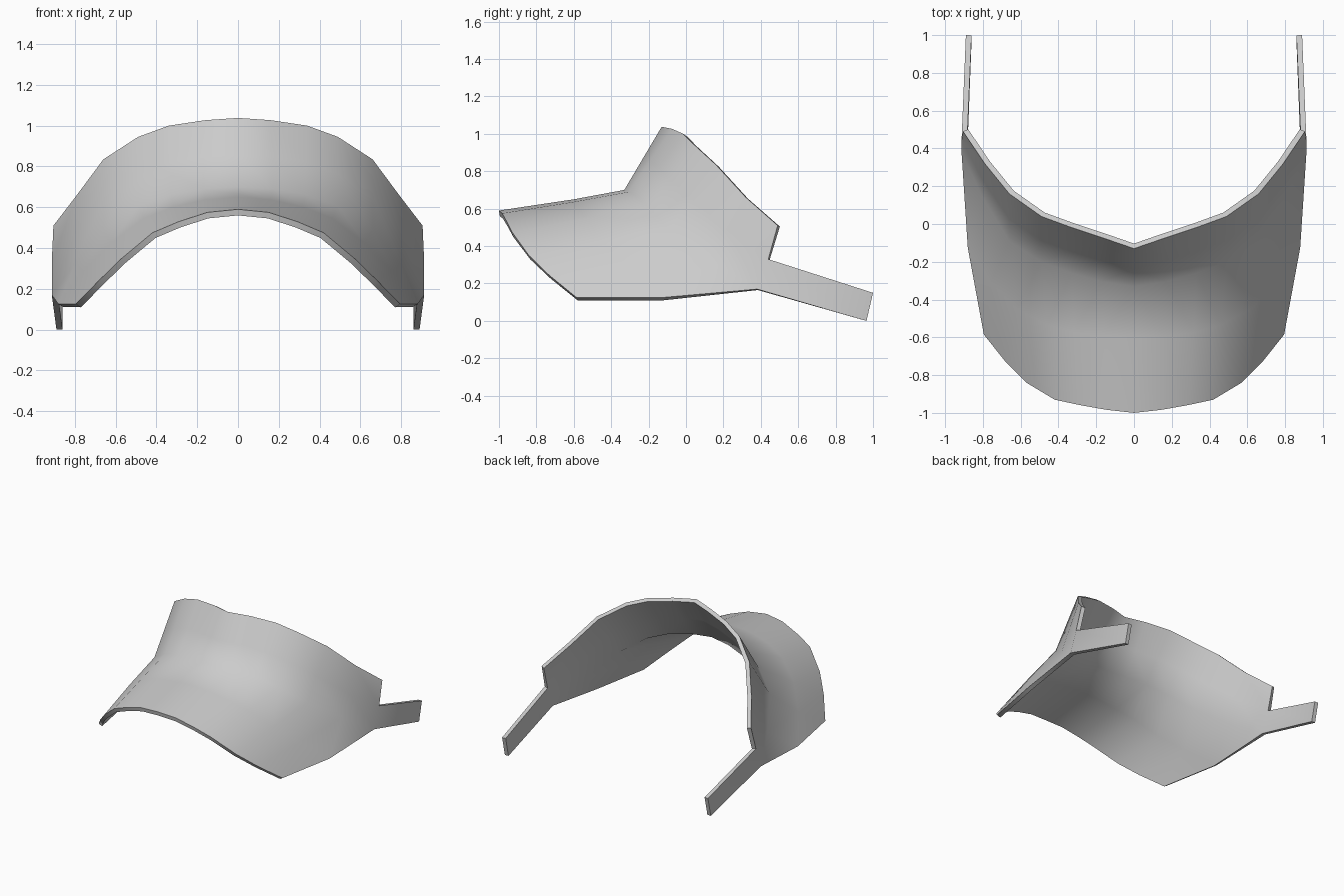
import bpy, bmesh, math
from mathutils import Vector

if "Cube" in bpy.data.objects:
    bpy.data.objects.remove(bpy.data.objects["Cube"])

# Half outlines of the outer skin, centre line to right side
crown_top = [(0, -.13, 1.038), (.16, -.075, 1.027), (.34, -.015, 1.0), (.49, .04, .945),
             (.66, .16, .835), (.79, .32, .66), (.905, .49, .51)]
crease = [(0, -.33, .70), (.17, -.305, .69), (.33, -.26, .663), (.49, -.20, .605),
          (.66, -.09, .49), (.80, .14, .32), (.913, .38, .17)]
bill_mid = [(0, -.60, .65), (.16, -.595, .637), (.315, -.575, .602), (.46, -.535, .547),
            (.62, -.45, .427), (.755, -.31, .29), (.88, -.125, .125)]
bill_front = [(0, -1, .59), (.15, -.983, .575), (.29, -.958, .53), (.42, -.93, .475),
              (.57, -.84, .35), (.68, -.73, .243), (.795, -.585, .125)]
crown_mid = [tuple(Vector(c).lerp(Vector(t), .47)) for c, t in zip(crease, crown_top)]
crown_mid[-1] = (.913, .44, .33)
strap_end = [(.89, 1.0, .15), (.89, .965, 0)]


def build_half(bm, side):
    def vert(p):
        return bm.verts.new((p[0] * side, p[1], p[2]))

    # Crown band and bill
    rows = [[vert(p) for p in row]
            for row in (crown_top, crown_mid, crease, bill_mid, bill_front)]
    for a, b in zip(rows, rows[1:]):
        for i in range(len(a) - 1):
            bm.faces.new((a[i], b[i], b[i + 1], a[i + 1]))
    # Strap stub running back from the crown
    top, bottom = [vert(p) for p in strap_end]
    bm.faces.new((rows[1][-1], rows[2][-1], bottom, top))


bm = bmesh.new()
for side in (1, -1):
    build_half(bm, side)
bmesh.ops.remove_doubles(bm, verts=bm.verts, dist=1e-4)
bmesh.ops.recalc_face_normals(bm, faces=bm.faces)
# Outside must face forward/up at the front of the bill
front_face = min(bm.faces, key=lambda f: f.calc_center_median().y)
if front_face.normal.z < 0:
    bmesh.ops.reverse_faces(bm, faces=bm.faces)
mesh = bpy.data.meshes.new("sun_visor")
bm.to_mesh(mesh)
bm.free()
visor = bpy.data.objects.new("sun_visor", mesh)
bpy.context.collection.objects.link(visor)
bpy.context.view_layer.objects.active = visor
visor.select_set(True)

# Wall thickness grows inward
solid = visor.modifiers.new("thickness", 'SOLIDIFY')
solid.thickness = .03
solid.offset = -1
solid.use_even_offset = True
bpy.ops.object.modifier_apply(modifier=solid.name)
bpy.ops.object.shade_smooth_by_angle(angle=math.radians(55))
